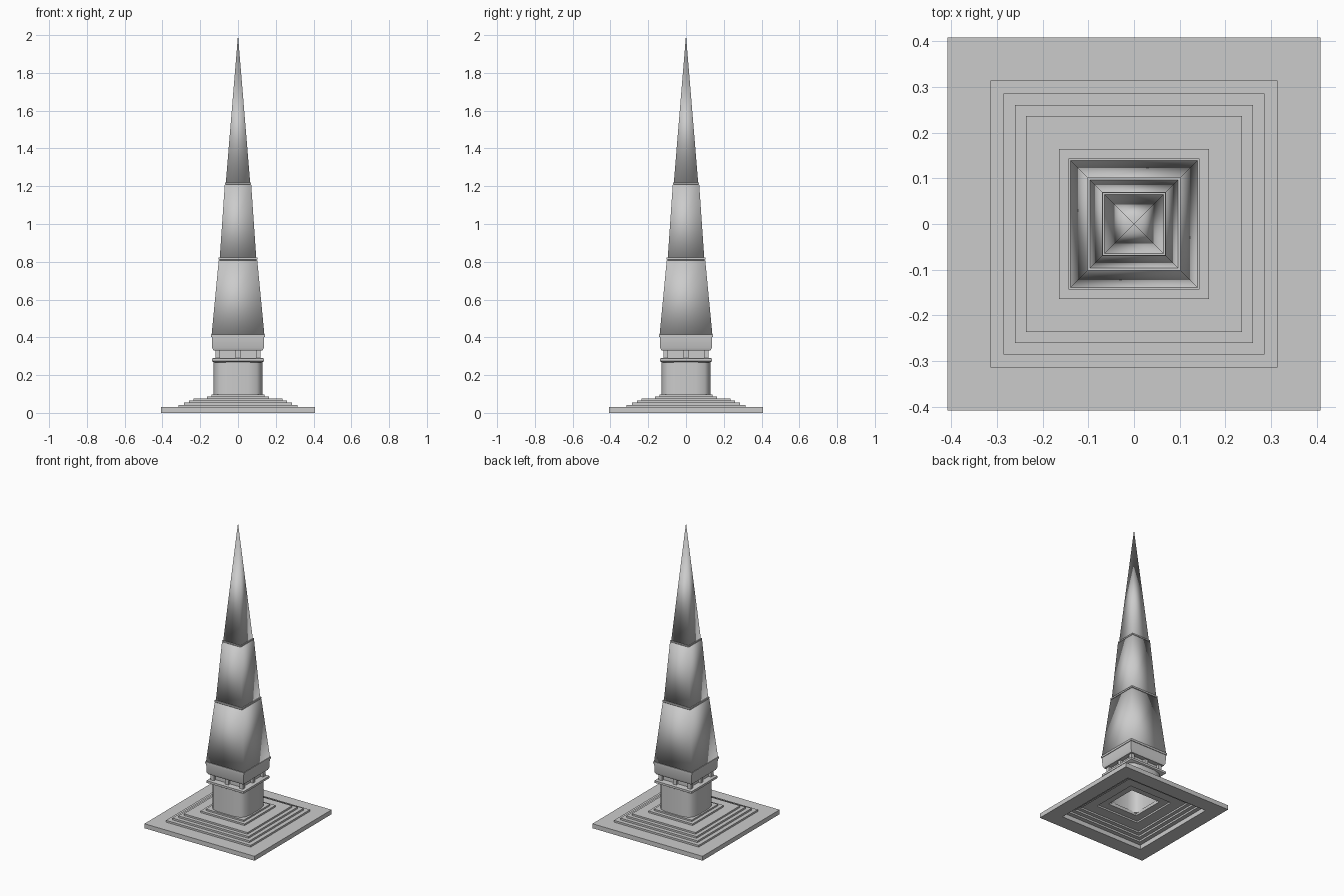
import bpy
import bmesh
from mathutils import Vector

cube = bpy.data.objects.get("Cube")
if cube:
    bpy.data.objects.remove(cube, do_unlink=True)

# Single stone colour
STONE = (0.6, 0.6, 0.6, 1.0)
stone = bpy.data.materials.new("grey stone")
stone.diffuse_color = STONE
stone.use_nodes = True
bsdf = next(n for n in stone.node_tree.nodes if n.type == 'BSDF_PRINCIPLED')
bsdf.inputs["Base Color"].default_value = STONE
bsdf.inputs["Roughness"].default_value = 0.8

SQUARE = [(1, 1), (-1, 1), (-1, -1), (1, -1)]


def sweep(name, profile, plan=SQUARE, closed=False, caps=True, soft=False):
    """Stack scaled copies of a plan outline along (half width, z) points."""
    bm = bmesh.new()
    rings = [[bm.verts.new((x * r, y * r, z)) for x, y in plan]
             for r, z in profile]
    pairs = list(zip(rings, rings[1:]))
    if closed:
        pairs.append((rings[-1], rings[0]))
    n = len(plan)
    for low, high in pairs:
        for i in range(n):
            j = (i + 1) % n
            bm.faces.new((low[i], low[j], high[j], high[i]))
    if caps and not closed:
        bm.faces.new(rings[0][::-1])
        if profile[-1][0] > 0:
            bm.faces.new(rings[-1])
    bmesh.ops.remove_doubles(bm, verts=bm.verts, dist=1e-5)
    bmesh.ops.recalc_face_normals(bm, faces=bm.faces)
    mesh = bpy.data.meshes.new(name)
    bm.to_mesh(mesh)
    bm.free()
    mesh.materials.append(stone)
    obj = bpy.data.objects.new(name, mesh)
    bpy.context.collection.objects.link(obj)
    bpy.ops.object.select_all(action='DESELECT')
    obj.select_set(True)
    bpy.context.view_layer.objects.active = obj
    if soft:
        bpy.ops.object.shade_smooth()
    else:
        bpy.ops.object.shade_smooth_by_angle(angle=0.6)
    return obj


# Stepped plinth: outer stairs and a matching hollow underside
steps = [(0.408, 0.03), (0.314, 0.042), (0.286, 0.054),
         (0.26, 0.066), (0.236, 0.077), (0.164, 0.088)]
outer, inner, floor = [], [], 0.0
for half, top in steps:
    outer += [(half, floor), (half, top)]
    inner += [(half - 0.004, floor), (half - 0.004, top - 0.012)]
    floor = top
outer.append((0.11, floor))
hollow = [(0.11, floor - 0.012)]
for (half, top), (below_half, below_top) in reversed(list(zip(steps[1:], steps))):
    under = max(top - 0.012, 0.0)
    lower = max(below_top - 0.012, 0.0) if below_half < 0.4 else 0.0
    hollow += [(half - 0.004, under), (half - 0.004, lower)]
sweep("stepped_base", outer + hollow, closed=True)

# Hollow shaft with a bevelled sixteen-sided plan
quarter = [(0.13, -0.055), (0.13, 0.055), (0.12, 0.1), (0.1, 0.12)]
plan = []
for turn in range(4):
    for x, y in quarter:
        for _ in range(turn):
            x, y = -y, x
        plan.append((x, y))
sweep("shaft_foot", [(0.14, 0.086), (0.14, 0.098), (0.11, 0.098), (0.11, 0.086)],
      closed=True)
sweep("shaft", [(1, 0.09), (1, 0.272), (0.9, 0.272), (0.9, 0.09)], plan, closed=True)

# Ledge above the shaft
sweep("shaft_ledge", [(0.128, 0.268), (0.138, 0.274), (0.138, 0.288), (0.126, 0.291)])

# Recessed neck with small posts on each side and corner
sweep("neck_core", [(0.1, 0.285), (0.1, 0.335)])
for dx in (-1, 0, 1):
    for dy in (-1, 0, 1):
        if dx or dy:
            post = sweep("neck_post", [(0.012, 0.286), (0.012, 0.334)])
            post.location = Vector((dx, dy, 0)) * 0.107

# Collar carrying the spire
sweep("collar", [(0.13, 0.33), (0.137, 0.345), (0.139, 0.405)])
sweep("collar_lip", [(0.143, 0.403), (0.143, 0.416)])

# Three tapering spire stages with thin joints
sweep("lower_spire", [(0.14, 0.41), (0.102, 0.808)], soft=True)
sweep("lower_joint", [(0.102, 0.812), (0.102, 0.822)])
sweep("middle_spire", [(0.098, 0.8), (0.07, 1.208)], soft=True)
sweep("upper_joint", [(0.069, 1.211), (0.069, 1.219)])
sweep("upper_spire", [(0.066, 1.2), (0, 2.0)], soft=True)
